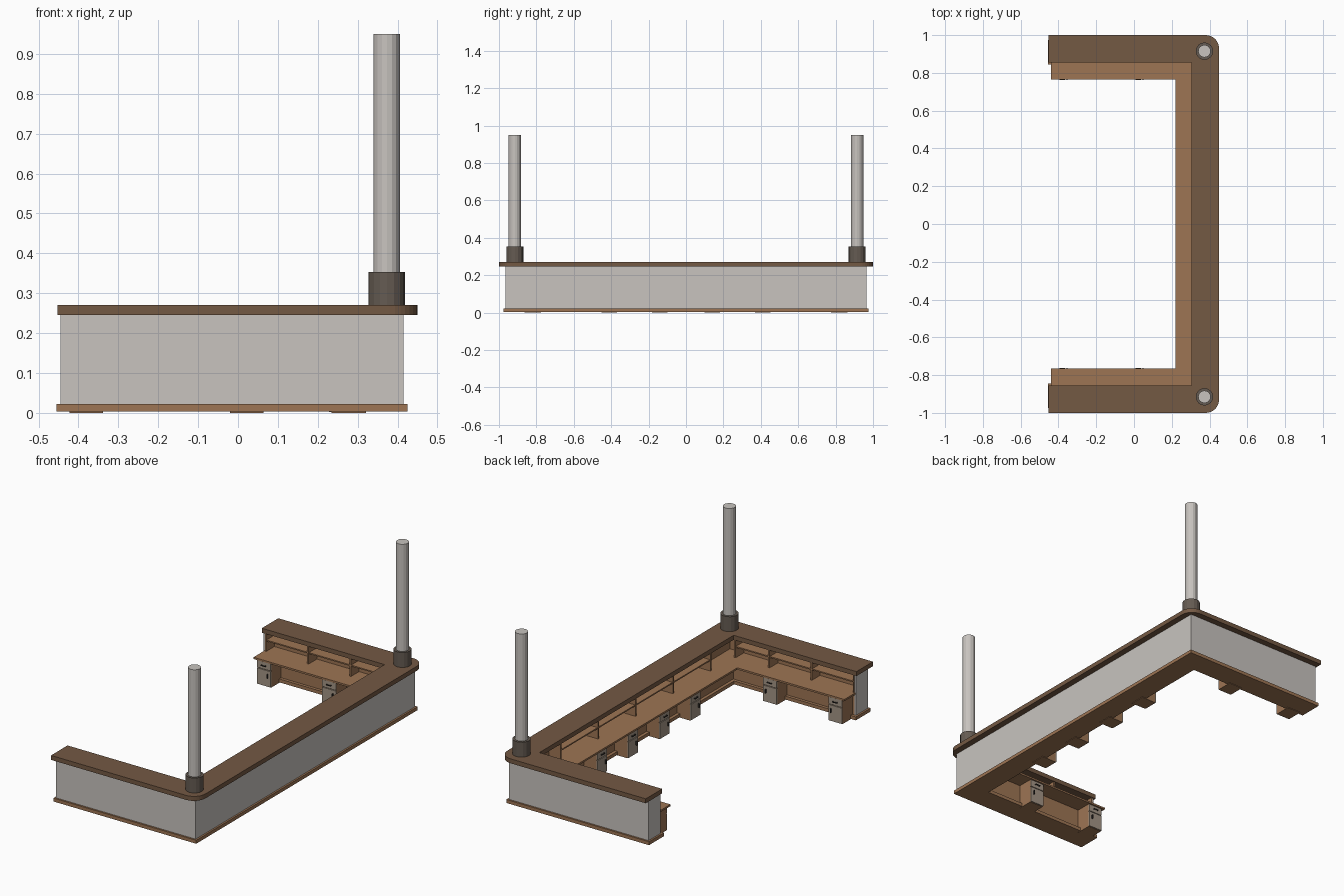
import bpy, bmesh, math

if "Cube" in bpy.data.objects:
    bpy.data.objects.remove(bpy.data.objects["Cube"])

def mat(name, r, g, b):
    m = bpy.data.materials.new(name)
    m.diffuse_color = (r, g, b, 1)
    m.use_nodes = True
    m.node_tree.nodes["Principled BSDF"].inputs["Base Color"].default_value = m.diffuse_color
    return m

DARK = mat("dark_walnut", .175, .10, .057)
WOOD = mat("warm_wood", .34, .178, .088)
WALL = mat("pale_panel", .58, .55, .52)
COLLAR = mat("collar_bronze", .13, .105, .085)
FRONT = mat("drawer_front_taupe", .37, .30, .235)
METAL = mat("dark_metal", .03, .026, .023)

def finish(name, bm, m):
    bmesh.ops.recalc_face_normals(bm, faces=bm.faces)
    me = bpy.data.meshes.new(name)
    bm.to_mesh(me)
    bm.free()
    me.materials.append(m)
    ob = bpy.data.objects.new(name, me)
    bpy.context.collection.objects.link(ob)
    return ob

def u_band(name, xo, yo, xi, yi, z0, z1, m, xe=-.445, r=0):
    """U-shaped slab open towards -x, optional rounded outer corners."""
    half = [(xe, yi), (xe, yo)]
    if r:
        for i in range(9):
            a = math.pi / 2 * (1 - i / 8)
            half.append((xo - r + r * math.cos(a), yo - r + r * math.sin(a)))
    else:
        half.append((xo, yo))
    pts = [(xi, yi)] + half + [(x, -y) for x, y in reversed(half)] + [(xi, -yi)]
    bm = bmesh.new()
    f = bm.faces.new([bm.verts.new((x, y, z0)) for x, y in pts])
    ext = bmesh.ops.extrude_face_region(bm, geom=[f])
    for v in ext["geom"]:
        if isinstance(v, bmesh.types.BMVert):
            v.co.z = z1
    return finish(name, bm, m)

def box(name, x0, x1, y0, y1, z0, z1, m):
    x0, x1 = sorted((x0, x1))
    y0, y1 = sorted((y0, y1))
    bm = bmesh.new()
    bmesh.ops.create_cube(bm, size=1)
    for v in bm.verts:
        v.co = (x1 if v.co.x > 0 else x0, y1 if v.co.y > 0 else y0, z1 if v.co.z > 0 else z0)
    return finish(name, bm, m)

def cylinder(name, x, y, r, z0, z1, m, n=16):
    bm = bmesh.new()
    bmesh.ops.create_cone(bm, cap_ends=True, segments=n, radius1=r, radius2=r, depth=z1 - z0)
    bmesh.ops.translate(bm, verts=bm.verts, vec=(x, y, (z0 + z1) / 2))
    return finish(name, bm, m)

# Main U-shaped layers
u_band("base_plinth", .425, .975, .295, .845, .003, .022, WOOD, xe=-.455)
u_band("outer_wall", .415, .965, .39, .94, .022, .245, WALL)
u_band("lower_inner_wall", .39, .94, .312, .862, .022, .136, WOOD, xe=-.435)
u_band("upper_back_panel", .39, .94, .38, .93, .146, .245, WOOD, xe=-.435)
u_band("desk_surface", .39, .94, .22, .765, .136, .146, WOOD, xe=-.44)
u_band("counter_top", .45, 1.0, .305, .855, .245, .27, DARK, xe=-.452, r=.07)

# Main run shelf and dividers
SZ0, SZ1 = .202, .209
box("main_shelf", .31, .38, -.66, .66, SZ0, SZ1, WOOD)
for i in range(5):
    y = -.66 + .33 * i
    box("main_divider", .308, .38, y - .005, y + .005, .146, .245, WOOD)

def pedestal(tf):
    """Drawer unit; tf maps (across, depth, z) boxes into place, depth grows inwards."""
    def b(name, a0, a1, d0, d1, z0, z1, m):
        (xa, ya), (xb, yb) = tf(a0, d0), tf(a1, d1)
        box(name, xa, xb, ya, yb, z0, z1, m)
    w = .042
    b("drawer_body", -w, w, .008, .095, 0, .136, WOOD)
    b("upper_drawer_front", -w, w, .002, .008, .094, .133, FRONT)
    b("lower_drawer_front", -w, w, .002, .008, .002, .090, FRONT)
    b("drawer_handle", -.014, .014, -.006, -.002, .111, .116, METAL)
    for s in (-.012, .012):
        b("handle_post", s - .002, s + .002, -.004, .002, .111, .116, METAL)
    b("door_handle", .022, .027, -.006, .002, .05, .072, METAL)

# Wing parts, mirrored front to back
for s in (-1, 1):
    box("wing_end_panel", -.445, -.435, s * .862, s * .94, .022, .245, WALL)
    box("wing_end_lining", -.435, -.427, s * .858, s * .93, .146, .245, WOOD)
    box("wing_shelf", -.43, .30, s * .86, s * .93, SZ0, SZ1, WOOD)
    for x in (-.17, .09, .30):
        box("wing_divider", x - .005, x + .005, s * .858, s * .93, .146, .245, WOOD)
    for x in (-.38, .022):
        pedestal(lambda a, d, x=x, s=s: (x + a, s * (.768 + d)))
    # Corner columns with collars
    cylinder("column_collar", .373, s * .915, .046, .27, .353, COLLAR)
    cylinder("column", .373, s * .915, .033, .27, .95, WALL)

# Drawer units along the main run
for y in (-.41, -.14, .14, .41):
    pedestal(lambda a, d, y=y: (.226 + d, y - a))
